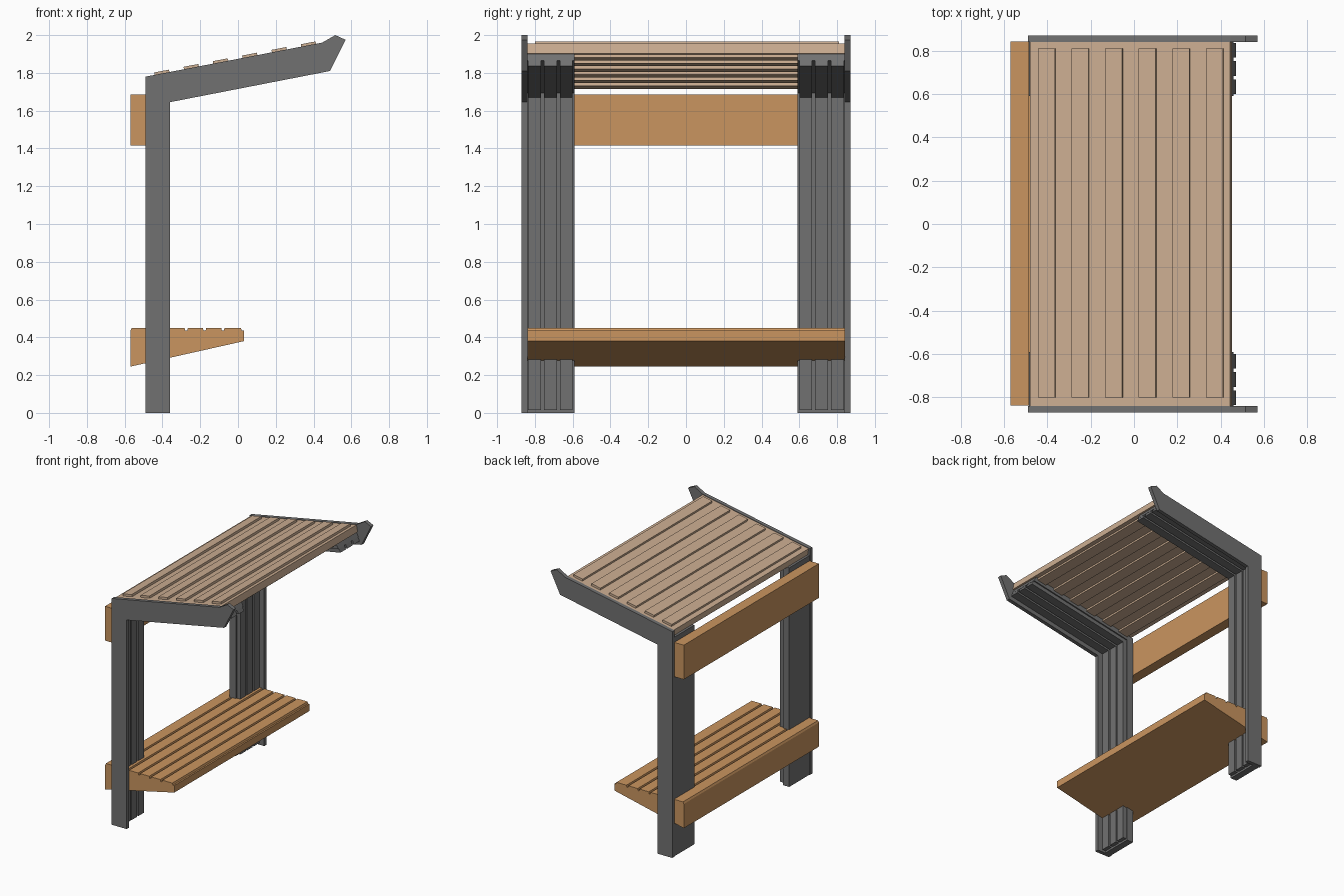
import bpy, bmesh, math

if "Cube" in bpy.data.objects:
    bpy.data.objects.remove(bpy.data.objects["Cube"])


def material(name, rgb):
    m = bpy.data.materials.new(name)
    m.diffuse_color = (*rgb, 1)
    m.use_nodes = True
    m.node_tree.nodes["Principled BSDF"].inputs["Base Color"].default_value = m.diffuse_color
    return m


GREY = material("grey_metal", (0.165, 0.165, 0.165))
WOOD = material("bench_wood", (0.59, 0.30, 0.115))
PALE = material("pale_roof_wood", (0.60, 0.42, 0.285))


def prism(name, profiles, y0, y1, mat):
    """Extrude one or more x-z outlines from y0 to y1 into a single object."""
    bm = bmesh.new()
    for pts in profiles:
        face = bm.faces.new([bm.verts.new((x, y0, z)) for x, z in pts])
        out = bmesh.ops.extrude_face_region(bm, geom=[face])
        for v in out["geom"]:
            if isinstance(v, bmesh.types.BMVert):
                v.co.y = y1
    bmesh.ops.recalc_face_normals(bm, faces=bm.faces)
    me = bpy.data.meshes.new(name)
    bm.to_mesh(me)
    bm.free()
    me.materials.append(mat)
    ob = bpy.data.objects.new(name, me)
    bpy.context.collection.objects.link(ob)
    return ob


def rect(x0, x1, z0, z1):
    return [(x0, z0), (x1, z0), (x1, z1), (x0, z1)]


# Roof slope helper: u runs up the slope, v is the offset square to it
SLOPE = math.atan2(0.18, 0.935)
C, S = math.cos(SLOPE), math.sin(SLOPE)


def on_slope(u0, u1, v0, v1):
    return [(-0.49 + u * C - v * S, 1.778 + u * S + v * C)
            for u, v in ((u0, v0), (u1, v0), (u1, v1), (u0, v1))]


# Outer frame plates, inner folded panels and their ribs, both sides
plate = [(-0.49, 0), (-0.36, 0), (-0.36, 1.645), (0.487, 1.81), (0.57, 1.975),
         (0.515, 2.0), (0.445, 1.96), (-0.49, 1.78)]
panel = [(-0.485, 0), (-0.43, 0), (-0.43, 1.694), (0.46, 1.865), (0.44, 1.902),
         (-0.485, 1.724)]
rib = [(-0.44, 0.015), (-0.40, 0.015), (-0.40, 1.67), (0.472, 1.836),
       (0.455, 1.873), (-0.44, 1.70)]
for side, s in (("left", -1), ("right", 1)):
    prism(side + "_frame_plate", [plate], s * 0.84, s * 0.87, GREY)
    prism(side + "_inner_panel", [panel], s * 0.59, s * 0.84, GREY)
    for i in range(3):
        y = 0.60 + i * 0.084
        prism(f"{side}_rib_{i + 1}", [rib], s * y, s * (y + 0.068), GREY)

# Roof deck with battens above and below
prism("roof_deck", [on_slope(0.01, 0.95, -0.056, -0.002)], -0.84, 0.84, PALE)
starts = [0.05 + i * 0.158 for i in range(6)]
prism("roof_top_battens", [on_slope(u, u + 0.08, -0.01, 0.015) for u in starts],
      -0.80, 0.81, PALE)
prism("roof_under_battens", [on_slope(u, u + 0.08, -0.073, -0.05) for u in starts],
      -0.80, 0.80, PALE)

# Upper back board
prism("back_board", [rect(-0.57, -0.488, 1.415, 1.685)], -0.838, 0.842, WOOD)

# Bench: wedge body with grooves cut into its top outline
top = [(0.032, 0.435), (0.02, 0.435), (0.015, 0.45)]
for x in (-0.08, -0.177, -0.274, -0.371, -0.468):
    top += [(x + 0.009, 0.45), (x + 0.005, 0.435), (x - 0.005, 0.435), (x - 0.009, 0.45)]
top += [(-0.563, 0.45), (-0.57, 0.435)]
prism("bench", [[(-0.57, 0.245), (0.032, 0.38)] + top], -0.838, 0.842, WOOD)
